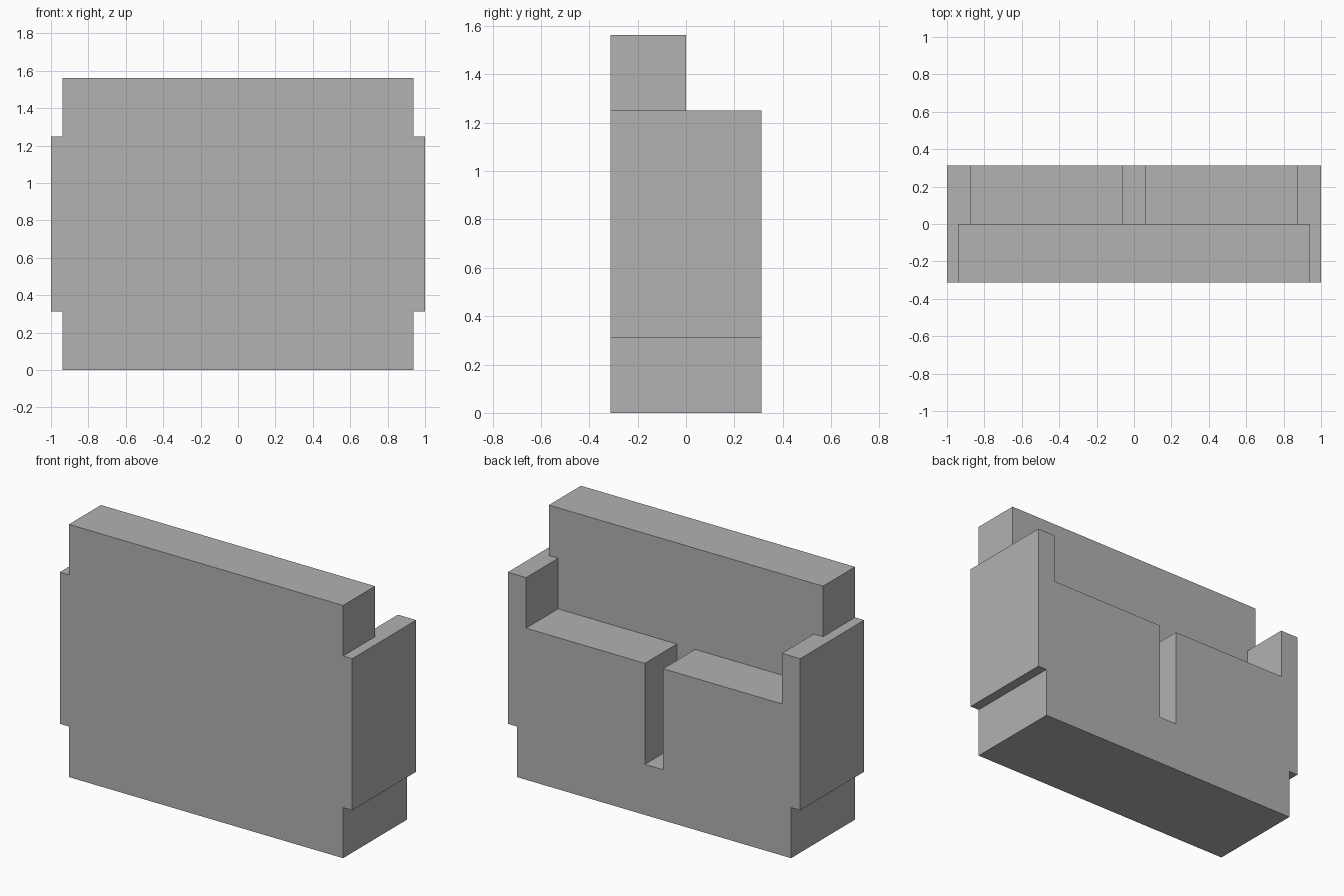
import bpy
import bmesh

cube = bpy.data.objects.get("Cube")
if cube:
    bpy.data.objects.remove(cube, do_unlink=True)

U = 1 / 16  # design module

GREY = (0.445, 0.445, 0.445, 1)
grey = bpy.data.materials.new("plain grey")
grey.use_nodes = True
grey.diffuse_color = GREY
grey.node_tree.nodes["Principled BSDF"].inputs["Base Color"].default_value = GREY


def prism(name, plan, bottom, top):
    """Extrude a counter-clockwise floor plan between two heights, in modules."""
    bm = bmesh.new()
    face = bm.faces.new([bm.verts.new((x * U, y * U, bottom * U)) for x, y in plan])
    up = bmesh.ops.extrude_face_region(bm, geom=[face], use_keep_orig=True)
    verts = [g for g in up["geom"] if isinstance(g, bmesh.types.BMVert)]
    bmesh.ops.translate(bm, verts=verts, vec=(0, 0, (top - bottom) * U))
    bmesh.ops.recalc_face_normals(bm, faces=bm.faces)
    mesh = bpy.data.meshes.new(name)
    bm.to_mesh(mesh)
    bm.free()
    mesh.materials.append(grey)
    obj = bpy.data.objects.new(name, mesh)
    bpy.context.collection.objects.link(obj)
    return obj


def rect(x0, x1, y0, y1):
    return [(x0, y0), (x1, y0), (x1, y1), (x0, y1)]


# Tall panel and low base
prism("tall_panel", rect(-15, 15, -5, 0), 0, 25)
prism("base", rect(-15, 15, 0, 5), 0, 5)

# Two blocks with a slot between them, and side arms that wrap the panel ends
arm_plan = [(15, -5), (16, -5), (16, 5), (14, 5), (14, 0), (15, 0)]
for side, s in (("left", 1), ("right", -1)):
    for part, plan, top in (("block", rect(1, 14, 0, 5), 15), ("arm", arm_plan, 20)):
        mirrored = [(s * x, y) for x, y in plan][::s]
        prism(f"{side}_{part}", mirrored, 5, top)
